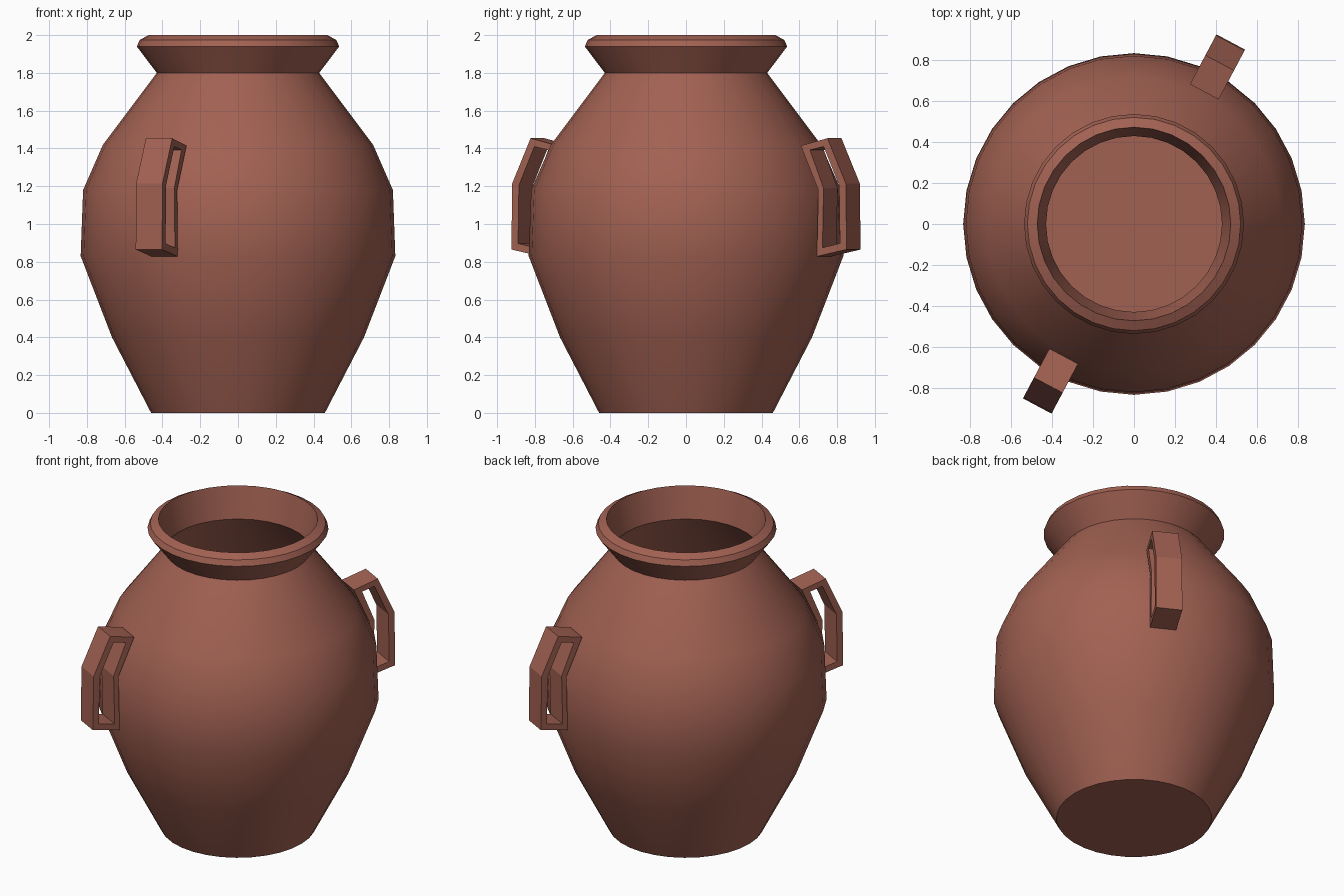
import bpy, bmesh, math
from mathutils import Vector

if "Cube" in bpy.data.objects:
    bpy.data.objects.remove(bpy.data.objects["Cube"])

clay = bpy.data.materials.new("clay")
clay.diffuse_color = (0.36, 0.12, 0.085, 1)
clay.use_nodes = True
clay.node_tree.nodes["Principled BSDF"].inputs["Base Color"].default_value = clay.diffuse_color


def make_object(name, bm):
    bmesh.ops.recalc_face_normals(bm, faces=bm.faces)
    mesh = bpy.data.meshes.new(name)
    bm.to_mesh(mesh)
    bm.free()
    mesh.materials.append(clay)
    obj = bpy.data.objects.new(name, mesh)
    bpy.context.collection.objects.link(obj)
    return obj


def lathe(name, profile, sides=32, floor=False):
    bm = bmesh.new()
    rings = [[bm.verts.new((r * math.cos(2 * math.pi * i / sides),
                            r * math.sin(2 * math.pi * i / sides), z))
              for i in range(sides)] for r, z in profile]
    for a, b in zip(rings, rings[1:]):
        for i in range(sides):
            j = (i + 1) % sides
            bm.faces.new((a[i], a[j], b[j], b[i]))
    if floor:
        bm.faces.new(rings[0][::-1])
    obj = make_object(name, bm)
    bpy.ops.object.select_all(action='DESELECT')
    obj.select_set(True)
    bpy.context.view_layer.objects.active = obj
    bpy.ops.object.shade_smooth_by_angle(angle=math.radians(30))
    return obj


# Thin-walled body with flat base, then the flared, bevelled lip
# whose inner wall drops back to the throat
lathe("jar_body", [(0.46, 0), (0.667, 0.4), (0.833, 0.83), (0.82, 1.18),
                   (0.715, 1.42), (0.43, 1.8)], floor=True)
lathe("jar_lip", [(0.43, 1.8), (0.536, 1.94), (0.52, 1.975),
                  (0.472, 2.0), (0.429, 1.8)])


# Handle: flat closed frame (radius, height) given a width, lying on the body
outer = [(0.827, 0.828), (1.005, 0.865), (1.0, 1.215),
         (0.89, 1.454), (0.73, 1.415), (0.835, 1.18)]
inner = [(0.86, 0.875), (0.965, 0.897), (0.96, 1.205),
         (0.867, 1.41), (0.785, 1.392), (0.867, 1.19)]


def handle(name, angle, width=0.158):
    radial = Vector((math.cos(angle), math.sin(angle), 0))
    side = Vector((-math.sin(angle), math.cos(angle), 0)) * width / 2
    bm = bmesh.new()

    def loop(points, sign):
        return [bm.verts.new(radial * r + side * sign + Vector((0, 0, z)))
                for r, z in points]

    loops = [loop(outer, -1), loop(outer, 1), loop(inner, 1), loop(inner, -1)]
    n = len(outer)
    for k in range(4):
        a, b = loops[k], loops[(k + 1) % 4]
        for i in range(n):
            j = (i + 1) % n
            bm.faces.new((a[i], a[j], b[j], b[i]))
    make_object(name, bm)


handle("back_handle", math.radians(62))
handle("front_handle", math.radians(242))
